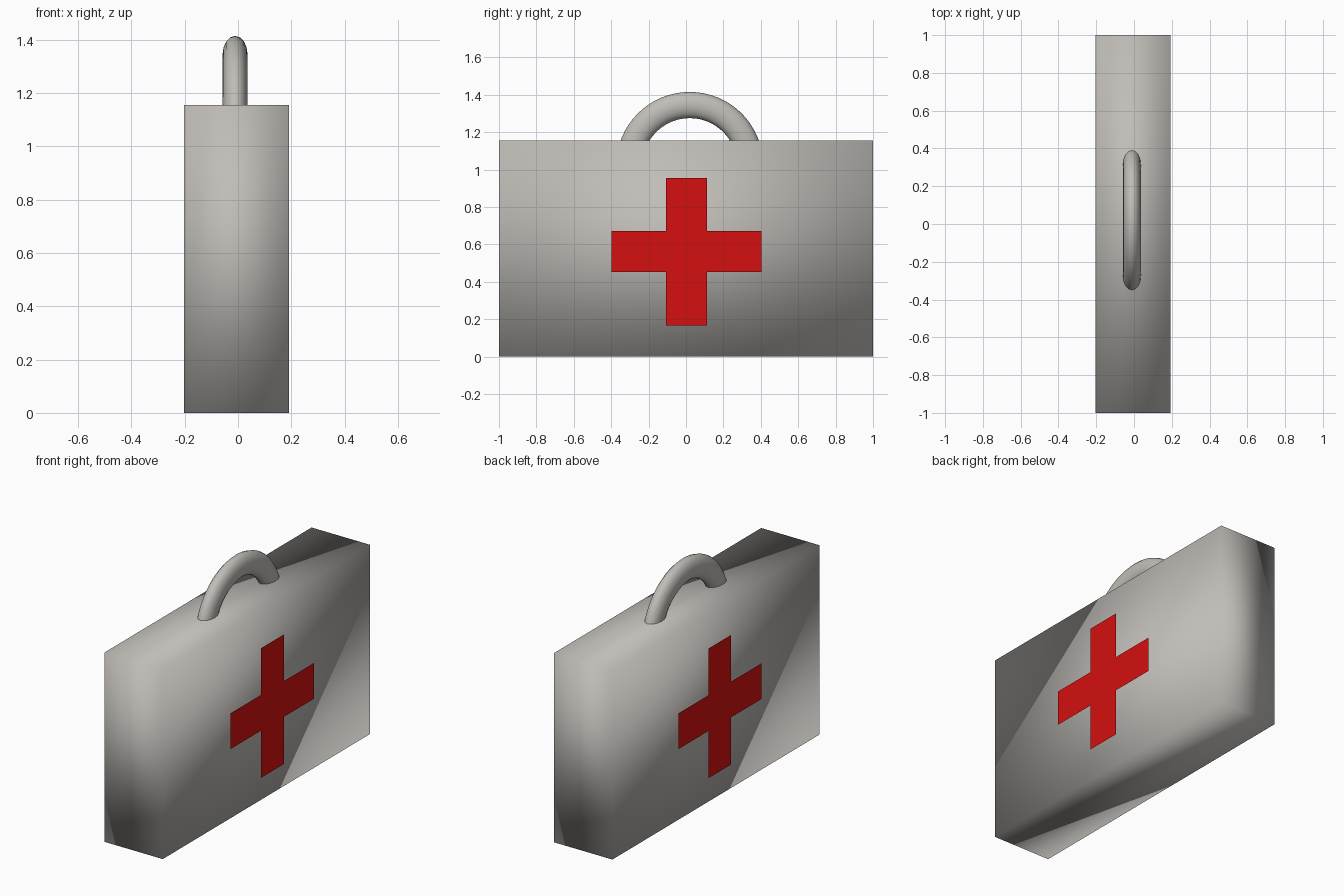
import bpy, bmesh, math
from mathutils import Matrix

if "Cube" in bpy.data.objects:
    bpy.data.objects.remove(bpy.data.objects["Cube"])


def material(name, rgb):
    m = bpy.data.materials.new(name)
    m.diffuse_color = (*rgb, 1.0)
    m.use_nodes = True
    m.node_tree.nodes["Principled BSDF"].inputs["Base Color"].default_value = m.diffuse_color
    return m


GREY = material("warm_grey", (0.53, 0.51, 0.48))
RED = material("cross_red", (0.66, 0.005, 0.005))


def make_object(name, bm, mat, smooth=False):
    bmesh.ops.recalc_face_normals(bm, faces=bm.faces) if smooth else None
    mesh = bpy.data.meshes.new(name)
    bm.to_mesh(mesh)
    bm.free()
    mesh.materials.append(mat)
    for p in mesh.polygons:
        p.use_smooth = smooth
    obj = bpy.data.objects.new(name, mesh)
    bpy.context.collection.objects.link(obj)
    return obj


# Case: plain box with smooth shading running over its edges
X0, X1, HEIGHT = -0.203, 0.192, 1.155
bm = bmesh.new()
bmesh.ops.create_cube(bm, size=1, matrix=Matrix.Translation(((X0 + X1) / 2, 0, HEIGHT / 2))
                      @ Matrix.Diagonal((X1 - X0, 2, HEIGHT, 1)))
make_object("case", bm, GREY, True)

# Handle: arched tube with an oval section, its ends sunk into the case
SEGS, SIDES, R = 32, 16, 0.323
bm = bmesh.new()
rings = []
for i in range(SEGS + 1):
    a = math.pi * i / SEGS
    ring = []
    for j in range(SIDES):
        b = 2 * math.pi * j / SIDES
        r = R + 0.07 * math.cos(b)
        ring.append(bm.verts.new((-0.011 + 0.047 * math.sin(b),
                                  0.02 + r * math.cos(a), 1.022 + r * math.sin(a))))
    rings.append(ring)
for r0, r1 in zip(rings, rings[1:]):
    for j in range(SIDES):
        k = (j + 1) % SIDES
        bm.faces.new((r0[j], r0[k], r1[k], r1[j]))
make_object("handle", bm, GREY, True)


# Crosses: flat panels standing just off both broad sides
def cross(name, x):
    l, r, b, t = -0.108, 0.113, 0.453, 0.671      # bar widths
    L, RR, B, T = -0.399, 0.403, 0.165, 0.956     # arm ends
    outline = [(l, B), (r, B), (r, b), (RR, b), (RR, t), (r, t),
               (r, T), (l, T), (l, t), (L, t), (L, b), (l, b)]
    if x < 0:
        outline.reverse()
    bm = bmesh.new()
    bm.faces.new([bm.verts.new((x, y, z)) for y, z in outline])
    make_object(name, bm, RED)


cross("right_cross", 0.23)
cross("left_cross", -0.23)
